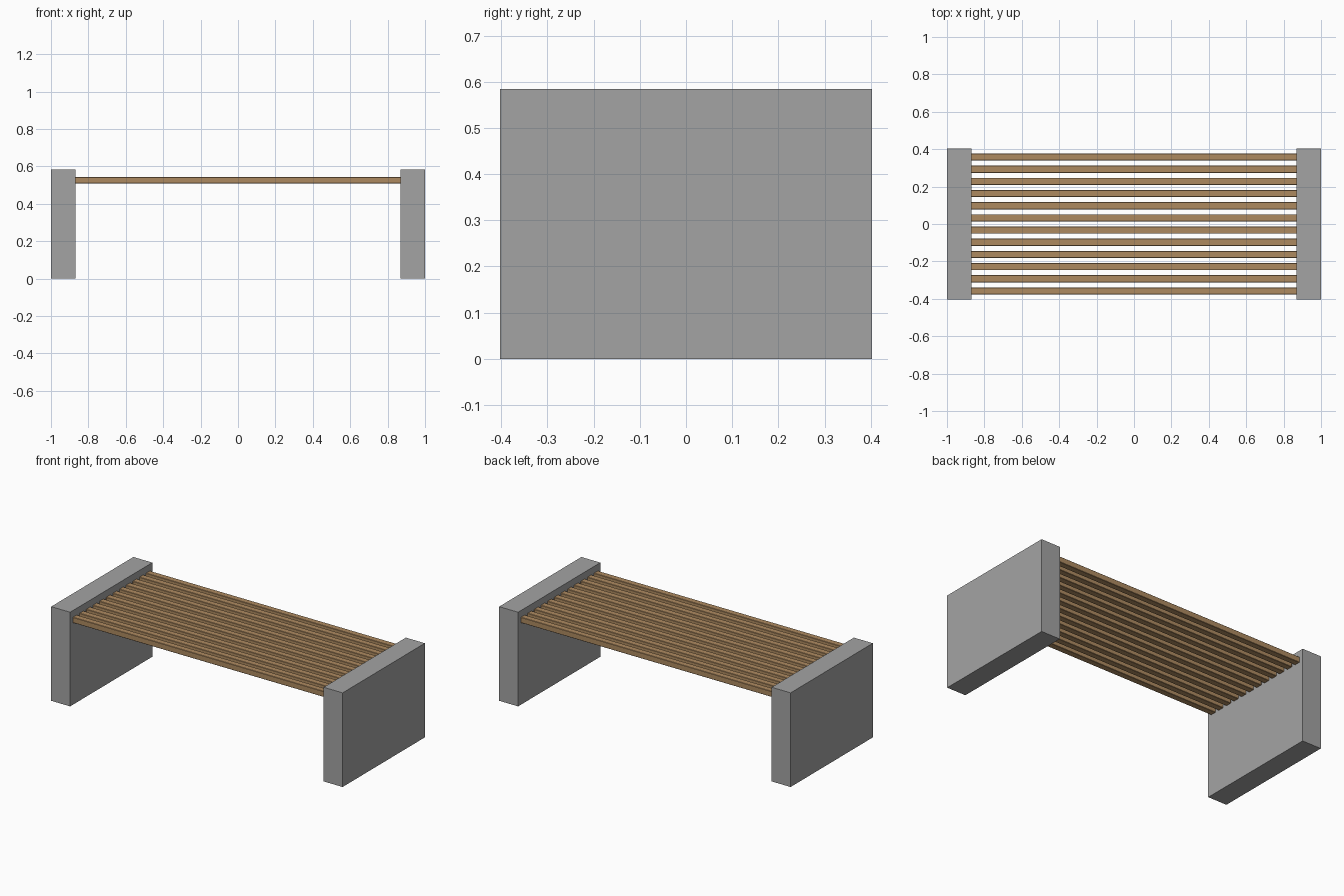
import bpy

if "Cube" in bpy.data.objects:
    bpy.data.objects.remove(bpy.data.objects["Cube"])

def material(name, rgb):
    m = bpy.data.materials.new(name)
    m.diffuse_color = (*rgb, 1)
    m.use_nodes = True
    m.node_tree.nodes["Principled BSDF"].inputs["Base Color"].default_value = m.diffuse_color
    return m

concrete = material("concrete grey", (0.37, 0.37, 0.37))
wood = material("warm wood", (0.42, 0.255, 0.118))

def box(name, centre, size, mat, bevel=0):
    bpy.ops.mesh.primitive_cube_add(size=1, location=centre)
    ob = bpy.context.object
    ob.name = name
    ob.scale = size
    bpy.ops.object.transform_apply(location=False, rotation=False, scale=True)
    ob.data.materials.append(mat)
    if bevel:
        mod = ob.modifiers.new("eased edges", "BEVEL")
        mod.width = bevel
        mod.segments = 1
    return ob

HEIGHT, DEPTH, THICK = 0.584, 0.806, 0.13

# Concrete end slabs
for side, s in (("left", -1), ("right", 1)):
    box(side + "_end_slab", (s * (1 - THICK / 2), 0, HEIGHT / 2),
        (THICK, DEPTH, HEIGHT), concrete)

# Twelve seat slats spanning between the slabs
COUNT, WIDTH, SPAN = 12, 0.038, 0.754
pitch = (SPAN - WIDTH) / (COUNT - 1)
for i in range(COUNT):
    y = -(SPAN - WIDTH) / 2 + i * pitch
    box(f"seat_slat_{i + 1}", (0, y, 0.526), (2 - 2 * THICK, WIDTH, 0.035),
        wood, 0.002)
